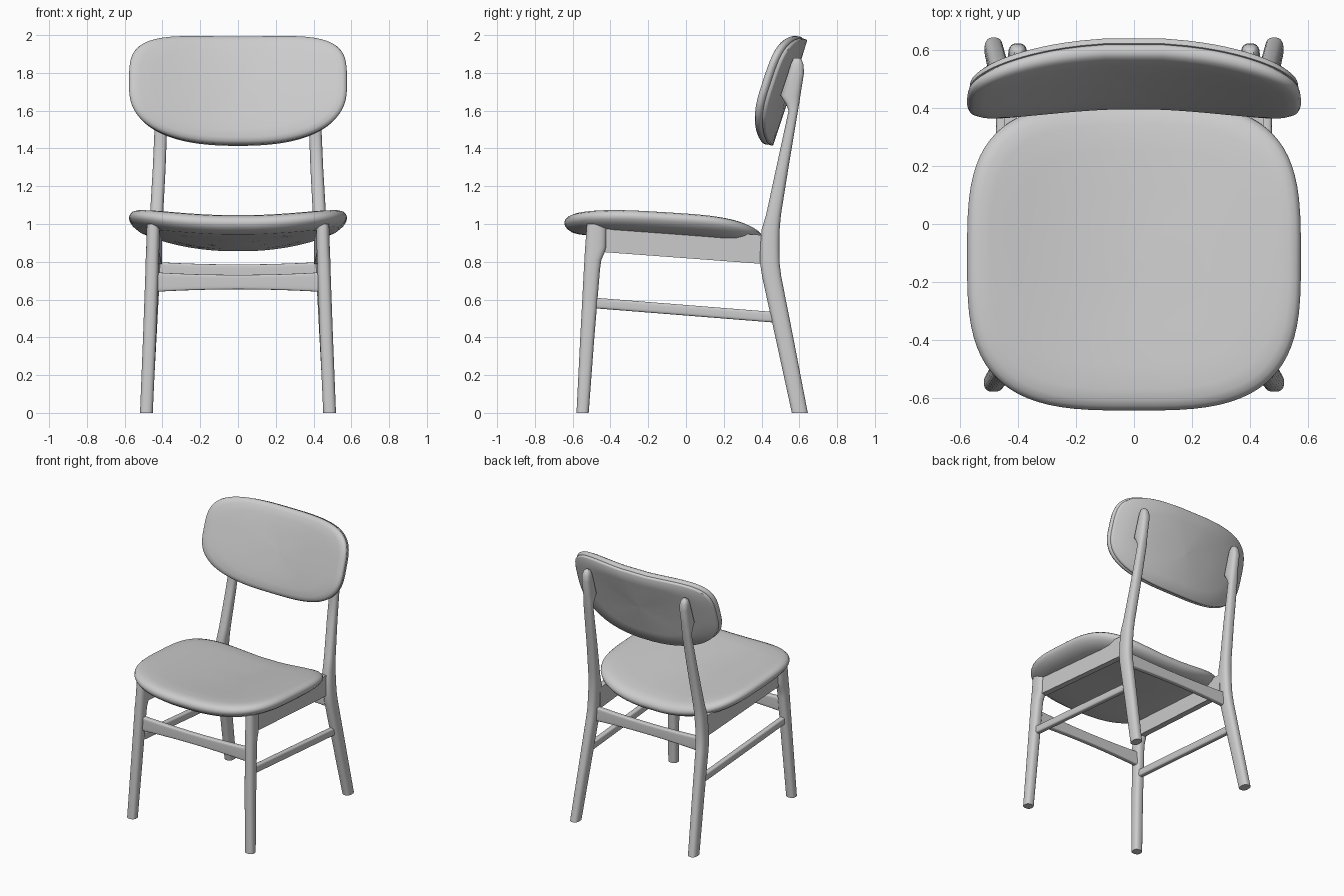
import bpy, bmesh, math
from mathutils import Vector

cube = bpy.data.objects.get("Cube")
if cube:
    bpy.data.objects.remove(cube, do_unlink=True)

grey = bpy.data.materials.new("plain grey")
grey.use_nodes = True
COLOUR = (0.6, 0.6, 0.6, 1)
grey.diffuse_color = COLOUR
grey.node_tree.nodes["Principled BSDF"].inputs["Base Color"].default_value = COLOUR


def loft(name, rings, angle=40):
    """Skin a list of equal-length point rings and cap both ends."""
    bm = bmesh.new()
    loops = [[bm.verts.new(p) for p in ring] for ring in rings]
    n = len(loops[0])
    for a, b in zip(loops, loops[1:]):
        for i in range(n):
            j = (i + 1) % n
            bm.faces.new((a[i], a[j], b[j], b[i]))
    bm.faces.new(loops[0][::-1])
    bm.faces.new(loops[-1])
    bmesh.ops.recalc_face_normals(bm, faces=bm.faces)
    mesh = bpy.data.meshes.new(name)
    bm.to_mesh(mesh)
    bm.free()
    mesh.materials.append(grey)
    obj = bpy.data.objects.new(name, mesh)
    bpy.context.collection.objects.link(obj)
    bpy.ops.object.select_all(action="DESELECT")
    obj.select_set(True)
    bpy.context.view_layer.objects.active = obj
    bpy.ops.object.shade_smooth_by_angle(angle=math.radians(angle))
    return obj


def oval(a, b_neg, b_pos, n_neg, n_pos, count):
    """Rounded outline whose two halves may differ in depth and squareness."""
    pts = []
    for i in range(count):
        t = 2 * math.pi * (i + 0.5) / count
        c, s = math.cos(t), math.sin(t)
        b, n = (b_pos, n_pos) if s > 0 else (b_neg, n_neg)
        pts.append((math.copysign(a * abs(c) ** (2 / n), c),
                    math.copysign(b * abs(s) ** (2 / n), s)))
    return pts


def leg(name, side, sections):
    """Upright from (z, x centre, front y, back y, half width) sections."""
    rings = []
    for z, x, y0, y1, w in sections:
        h = (y1 - y0) / 2
        rings.append([(side * (x + u), (y0 + y1) / 2 + v, z)
                      for u, v in oval(w, h, h, 2.6, 2.6, 24)])
    loft(name, rings)


# Seat: pillow profile of (outline scale, height), dished across and sloping back
outline = oval(0.577, 0.525, 0.54, 3.2, 3.4, 80)
profile = [(0.02, -0.05), (0.3, -0.05), (0.6, -0.05), (0.85, -0.048), (0.92, -0.042),
           (0.97, -0.026), (0.993, -0.01), (1, 0.004), (0.993, 0.02), (0.97, 0.035),
           (0.93, 0.046), (0.86, 0.053), (0.7, 0.055), (0.45, 0.053), (0.2, 0.052), (0.02, 0.052)]


def seat_point(u, v, s, h):
    x, y = u * s, v * s - 0.12
    back = (y + 0.645) / 1.06
    return (x, y, 1.0 - 0.105 * back + (0.17 + 0.14 * back) * x * x + h)


loft("seat_cushion", [[seat_point(u, v, s, h) for u, v in outline] for s, h in profile], 60)

# Backrest: tilted panel bent around the sitter
UP, OUT = Vector((0, 0.313, 0.95)), Vector((0, -0.95, 0.313))
panel = oval(0.577, 0.3, 0.3, 2.7, 3.8, 80)


def back_layer(name, layers):
    rings = []
    for s, w in layers:
        rings.append([Vector((u * s, 0.553, 1.693)) + UP * v * s + OUT * (w + 0.3 * (u * s) ** 2)
                      for u, v in panel])
    loft(name, rings, 50)


back_layer("backrest_shell", [(0.02, 0), (0.4, 0), (0.7, 0), (0.97, 0), (0.985, 0.005),
                              (0.985, 0.02), (0.96, 0.024), (0.5, 0.024), (0.02, 0.024)])
back_layer("backrest_cushion", [(0.02, 0.022), (0.5, 0.022), (0.97, 0.022), (0.995, 0.03),
                                (1, 0.042), (0.99, 0.056), (0.96, 0.067), (0.9, 0.075),
                                (0.75, 0.081), (0.5, 0.084), (0.25, 0.085), (0.02, 0.085)])

for label, side in (("left", 1), ("right", -1)):
    # Front leg flares at the top to meet the side rail
    leg("front_leg_" + label, side, [
        (0, 0.485, -0.58, -0.515, 0.034), (0.4, 0.468, -0.56, -0.485, 0.035),
        (0.76, 0.455, -0.541, -0.455, 0.035), (0.81, 0.454, -0.538, -0.448, 0.035),
        (0.85, 0.452, -0.536, -0.43, 0.035), (0.88, 0.451, -0.534, -0.422, 0.035),
        (1.0, 0.448, -0.525, -0.42, 0.035)])
    # Back leg runs through the knee up to the backrest pad
    leg("back_leg_" + label, side, [
        (0, 0.485, 0.56, 0.645, 0.032), (0.4, 0.465, 0.473, 0.568, 0.034),
        (0.72, 0.45, 0.403, 0.505, 0.036), (0.79, 0.446, 0.392, 0.496, 0.036),
        (0.88, 0.441, 0.393, 0.494, 0.036), (0.97, 0.436, 0.4, 0.496, 0.036),
        (1.05, 0.431, 0.424, 0.503, 0.035), (1.3, 0.417, 0.478, 0.543, 0.034),
        (1.6, 0.405, 0.543, 0.593, 0.033), (1.64, 0.404, 0.527, 0.6, 0.033),
        (1.68, 0.403, 0.5, 0.606, 0.033), (1.8, 0.402, 0.54, 0.625, 0.033),
        (1.845, 0.402, 0.554, 0.622, 0.03), (1.87, 0.402, 0.565, 0.612, 0.022),
        (1.88, 0.402, 0.575, 0.6, 0.012)])
    # Side rail under the seat
    loft("side_rail_" + label, [
        [(side * (x + dx), y, z) for dx, z in ((-0.022, z0), (0.022, z0), (0.022, z1), (-0.022, z1))]
        for x, y, z0, z1 in ((0.44, -0.46, 0.853, 0.995), (0.425, 0.43, 0.787, 0.94))])
    # Thin side stretcher
    loft("side_stretcher_" + label, [
        [(side * (x + u), y, z + v) for u, v in oval(0.02, 0.028, 0.028, 4, 4, 24)]
        for x, y, z in ((0.461, -0.5, 0.583), (0.456, 0.47, 0.506))])


# Cross rails, waisted in the middle
def cross_rail(name, y, z0, z1, half, thick):
    rings = []
    for i in range(13):
        x = half * (i / 6 - 1)
        waist = 0.014 * (1 - (x / half) ** 2)
        mid, h = (z0 + z1) / 2, (z1 - z0) / 2 - waist
        rings.append([(x, y + u, mid + v) for u, v in oval(thick / 2, h, h, 6, 6, 24)])
    loft(name, rings)


cross_rail("front_stretcher", -0.495, 0.64, 0.745, 0.45, 0.04)
cross_rail("back_rail", 0.44, 0.695, 0.8, 0.45, 0.04)
